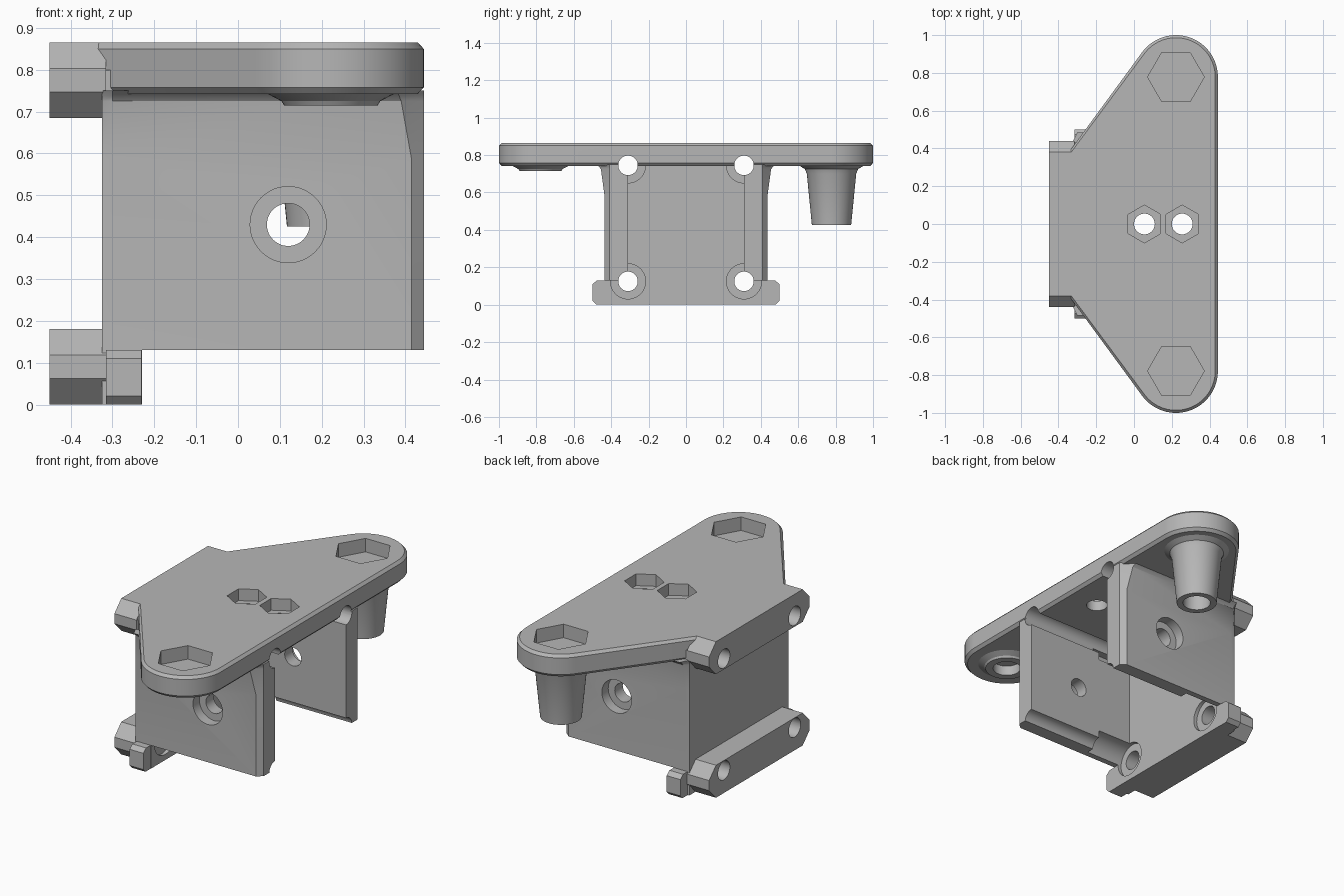
import bpy, bmesh
from math import cos, sin, pi, radians
from mathutils import Vector

cube = bpy.data.objects.get("Cube")
if cube:
    bpy.data.objects.remove(cube, do_unlink=True)

grey = bpy.data.materials.new("mid_grey")
grey.use_nodes = True
COLOUR = (0.47, 0.47, 0.47, 1)
grey.diffuse_color = COLOUR
grey.node_tree.nodes["Principled BSDF"].inputs["Base Color"].default_value = COLOUR


def loft(name, rings):
    """Closed solid through matching rings of points."""
    bm = bmesh.new()
    loops = [[bm.verts.new(p) for p in ring] for ring in rings]
    n = len(loops[0])
    for a, b in zip(loops, loops[1:]):
        for i in range(n):
            j = (i + 1) % n
            bm.faces.new((a[i], a[j], b[j], b[i]))
    bm.faces.new(loops[0])
    bm.faces.new(loops[-1])
    bmesh.ops.recalc_face_normals(bm, faces=bm.faces)
    mesh = bpy.data.meshes.new(name)
    bm.to_mesh(mesh)
    bm.free()
    mesh.materials.append(grey)
    obj = bpy.data.objects.new(name, mesh)
    bpy.context.collection.objects.link(obj)
    return obj


def turned(name, centre, axis, profile, sides=48, turn=0):
    """Round solid; profile lists (position along axis, radius)."""
    rings = []
    for t, r in profile:
        ring = []
        for k in range(sides):
            a = 2 * pi * k / sides + turn
            u, v = r * cos(a), r * sin(a)
            off = {"X": (t, u, v), "Y": (u, t, v), "Z": (u, v, t)}[axis]
            ring.append(Vector(centre) + Vector(off))
        rings.append(ring)
    return loft(name, rings)


def along_x(name, half, x0, x1):
    """Extrude a mirrored y-z half profile along x."""
    ring = half + [(-y, z) for y, z in reversed(half)]
    return loft(name, [[(x, y, z) for y, z in ring] for x in (x0, x1)])


PEG_X, PEG_Y = 0.222, 0.778
parts, cutters, seats = [], [], []

# Top plate: two round ends joined by a straight edge and two slanted edges
def plate_ring(z, inset):
    r = 0.222 - inset
    half = [(PEG_X + r * cos(radians(143.7 * k / 32)),
             PEG_Y + r * sin(radians(143.7 * k / 32))) for k in range(33)]
    half.append((-0.345, 0.38 - inset * 1.2))
    return [(x, y, z) for x, y in half] + [(x, -y, z) for x, y in reversed(half)]

plate = loft("top_plate", [plate_ring(0.742, 0.015), plate_ring(0.758, 0),
                           plate_ring(0.85, 0), plate_ring(0.865, 0.014)])
parts.append(plate)

# Side walls, flaring where they meet the plate
def wall_ring(s, z, out, chamfer):
    pts = [(-0.325, 0.31), (-0.325, 0.435), (-0.30, out),
           (0.445 - chamfer, out), (0.445, 0.41), (0.445, 0.31)]
    return [(x, s * y, z) for x, y in pts]

for s, side in ((-1, "front"), (1, "back")):
    parts.append(loft(side + "_wall", [
        wall_ring(s, 0.13, 0.436, 0.03), wall_ring(s, 0.585, 0.436, 0.03),
        wall_ring(s, 0.725, 0.455, 0.055), wall_ring(s, 0.738, 0.465, 0.06),
        wall_ring(s, 0.75, 0.485, 0.065)]))
    # Recessed cross hole in each wall
    cutters.append(turned("cross_hole", (0.12, 0, 0.43), "Y",
                          [(s * 0.28, 0.051), (s * 0.38, 0.051),
                           (s * 0.38, 0.091), (s * 0.5, 0.091)]))

# Mounting panel, its lower tab and the two rails
parts.append(along_x("mount_panel", [(0.435, 0), (0.435, 0.80)], -0.325, -0.23))
parts.append(along_x("lower_tab", [(0.48, 0), (0.5, 0.02), (0.5, 0.11), (0.475, 0.13)],
                     -0.315, -0.231))
for name, z in (("lower_rail", 0), ("upper_rail", 0.685)):
    parts.append(along_x(name, [(0.38, z), (0.44, z + 0.062), (0.44, z + 0.118),
                                (0.38, z + 0.18)], -0.45, -0.315))

# Long tapered peg at the back, short boss at the front
peg_profile = [(0.425, 0.105), (0.70, 0.132), (0.725, 0.142), (0.742, 0.17), (0.755, 0.17)]
boss_profile = [(0.715, 0.112), (0.725, 0.118), (0.742, 0.15), (0.755, 0.15)]
for name, s, prof in (("long_peg", 1, peg_profile), ("short_boss", -1, boss_profile)):
    at = (PEG_X, s * PEG_Y, 0)
    parts.append(turned(name, at, "Z", prof))
    cutters.append(turned("peg_bore", at, "Z", [(0.4, 0.072), (0.77, 0.072)]))
    cutters.append(turned("large_hex", at, "Z", [(0.79, 0.15), (0.9, 0.15)], 6))

# Nut pockets with through holes in the middle of the plate
for x in (0.055, 0.255):
    cutters.append(turned("small_hex", (x, 0, 0), "Z", [(0.80, 0.1), (0.9, 0.1)], 6, pi / 6))
    cutters.append(turned("plate_hole", (x, 0, 0), "Z", [(0.7, 0.055), (0.85, 0.055)]))

# Screw channels along the inner corners, wider beside the panel
for y in (-0.31, 0.31):
    for z in (0.125, 0.745):
        cutters.append(turned("screw_channel", (0, y, z), "X", [(-0.5, 0.052), (0.5, 0.052)]))
        seats.append(turned("screw_seat", (0, y, z), "X", [(-0.25, 0.094), (-0.02, 0.094)]))

# Cut every part, bake the result and shade it
for part in parts:
    used = cutters if part is plate else cutters + seats
    for cutter in used:
        mod = part.modifiers.new(cutter.name, "BOOLEAN")
        mod.operation = "DIFFERENCE"
        mod.solver = "EXACT"
        mod.object = cutter
bpy.context.view_layer.update()
deps = bpy.context.evaluated_depsgraph_get()
baked = [bpy.data.meshes.new_from_object(p.evaluated_get(deps)) for p in parts]
for part, mesh in zip(parts, baked):
    part.modifiers.clear()
    part.data = mesh
for cutter in cutters + seats:
    bpy.data.objects.remove(cutter, do_unlink=True)

bpy.ops.object.select_all(action="DESELECT")
for part in parts:
    part.select_set(True)
bpy.context.view_layer.objects.active = parts[0]
bpy.ops.object.shade_smooth_by_angle(angle=radians(25))
